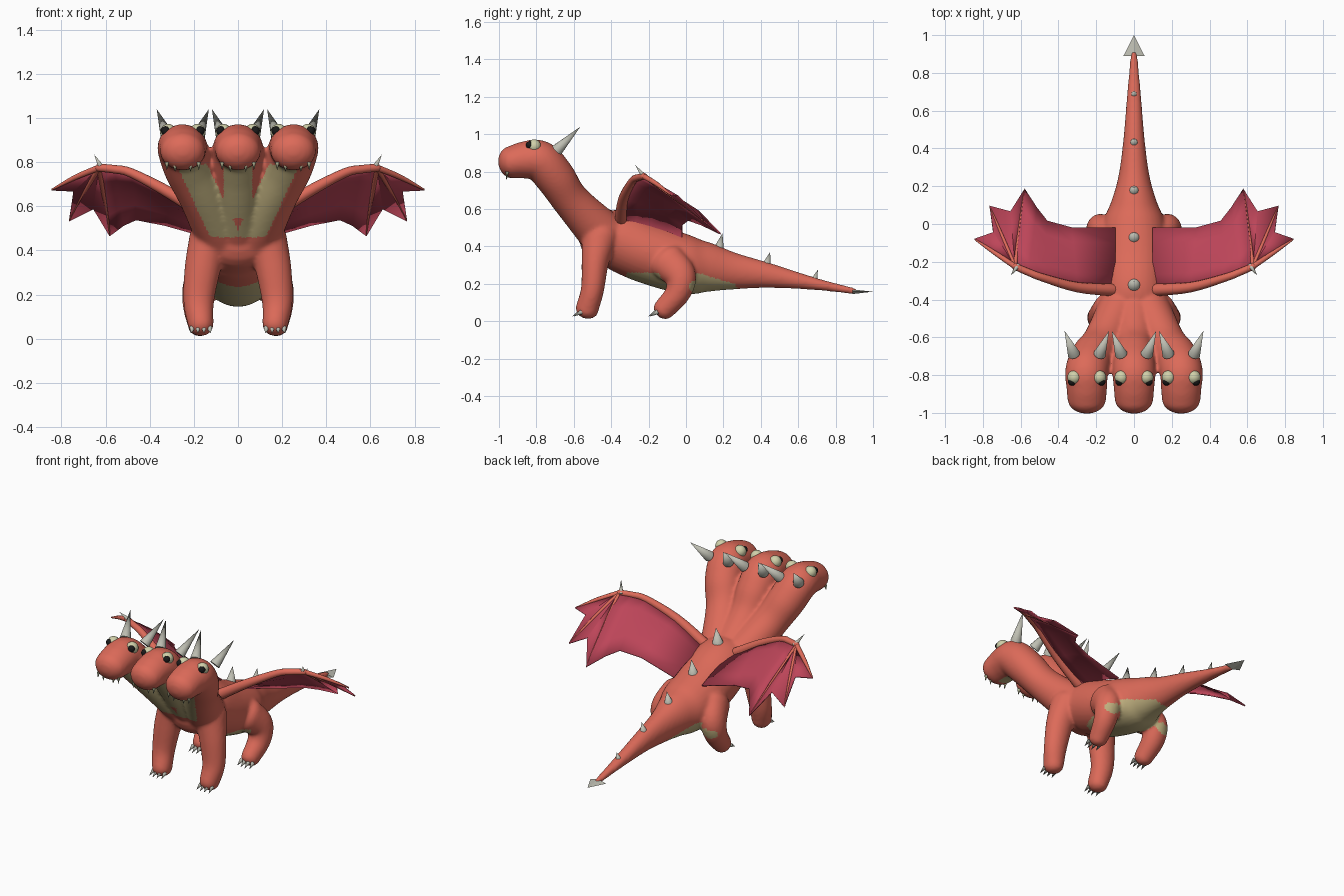
import bpy, bmesh, math
from mathutils import Vector

if "Cube" in bpy.data.objects:
    bpy.data.objects.remove(bpy.data.objects["Cube"])


def material(name, rgb):
    m = bpy.data.materials.new(name)
    m.diffuse_color = (*rgb, 1)
    m.use_nodes = True
    m.node_tree.nodes["Principled BSDF"].inputs["Base Color"].default_value = m.diffuse_color
    return m


RED = material("coral_skin", (0.72, 0.145, 0.1))
TAN = material("belly_tan", (0.52, 0.43, 0.21))
CRIMSON = material("wing_crimson", (0.51, 0.06, 0.1))
HORN = material("horn_grey", (0.52, 0.52, 0.45))
CREAM = material("eye_cream", (0.63, 0.63, 0.4))
BLACK = material("pupil_black", (0.01, 0.01, 0.01))


def finish(name, bm, mat, angle=50):
    bmesh.ops.recalc_face_normals(bm, faces=bm.faces)
    me = bpy.data.meshes.new(name)
    bm.to_mesh(me)
    bm.free()
    me.materials.append(mat)
    me.polygons.foreach_set("use_smooth", [True] * len(me.polygons))
    me.set_sharp_from_angle(angle=math.radians(angle))
    ob = bpy.data.objects.new(name, me)
    bpy.context.collection.objects.link(ob)
    return ob


def loft(bm, pts, sides=24, steps=6):
    """Rounded tube through (x, y, z, half width, half height) points."""
    P = [Vector(p) for p in pts]
    P = [2 * P[0] - P[1]] + P + [2 * P[-1] - P[-2]]
    path = []
    for i in range(1, len(P) - 2):
        a, b, c, d = P[i - 1:i + 3]
        for k in range(steps):
            t = k / steps
            path.append(0.5 * (2 * b + (c - a) * t + (2 * a - 5 * b + 4 * c - d) * t * t
                               + (3 * b - a - 3 * c + d) * t ** 3))
    path.append(P[-2])
    C = [Vector(p[:3]) for p in path]
    span = (C[-1] - C[0]).normalized()
    ref = Vector((1, 0, 0)) if abs(span.x) < 0.7 else Vector((0, 1, 0))
    stations = []
    caps = [math.radians(d) for d in (82, 60, 40, 20)]
    for i, p in enumerate(path):
        t = (C[min(i + 1, len(C) - 1)] - C[max(i - 1, 0)]).normalized()
        r = 0.85 * min(p[3], p[4])
        if i == 0:
            stations += [(C[i] - t * r * math.sin(a), t, p[3] * math.cos(a), p[4] * math.cos(a)) for a in caps]
        stations.append((C[i], t, p[3], p[4]))
        if i == len(path) - 1:
            stations += [(C[i] + t * r * math.sin(a), t, p[3] * math.cos(a), p[4] * math.cos(a))
                         for a in reversed(caps)]
    rings = []
    for c, t, rx, rz in stations:
        side = (ref - t * t.dot(ref)).normalized()
        up = t.cross(side)
        rings.append([bm.verts.new(c + side * rx * math.cos(2 * math.pi * k / sides)
                                   + up * rz * math.sin(2 * math.pi * k / sides)) for k in range(sides)])
    for A, B in zip(rings, rings[1:]):
        for k in range(sides):
            j = (k + 1) % sides
            bm.faces.new((A[k], A[j], B[j], B[k]))
    bm.faces.new(rings[0])
    bm.faces.new(rings[-1])


def cone(name, base, tip, r, mat=HORN, sides=12):
    bm = bmesh.new()
    d = Vector(tip) - Vector(base)
    bmesh.ops.create_cone(bm, cap_ends=True, segments=sides, radius1=r, radius2=0, depth=d.length)
    bm.transform(d.to_track_quat('Z', 'Y').to_matrix().to_4x4())
    bmesh.ops.translate(bm, verts=bm.verts, vec=(Vector(base) + Vector(tip)) / 2)
    return finish(name, bm, mat)


def ball(name, c, r, mat):
    bm = bmesh.new()
    bmesh.ops.create_uvsphere(bm, u_segments=20, v_segments=12, radius=r)
    bmesh.ops.translate(bm, verts=bm.verts, vec=c)
    return finish(name, bm, mat)


# Torso and tail, three necks with heads, four legs
TORSO = [(0, -.45, .45, .17, .14), (0, -.35, .43, .175, .165), (0, -.2, .365, .18, .165),
         (0, 0, .302, .165, .157), (0, .12, .287, .12, .132), (0, .25, .268, .083, .1),
         (0, .44, .245, .057, .067), (0, .7, .198, .036, .032), (0, .9, .161, .018, .017)]
NECK = [(.06, -.42, .44, .12, .13), (.16, -.61, .64, .106, .1), (.222, -.7, .77, .112, .107),
        (.25, -.78, .858, .114, .108), (.25, -.86, .862, .108, .1), (.25, -.93, .85, .102, .088)]
FRONT_LEG = [(.13, -.46, .46, .09, .1), (.16, -.485, .32, .082, .074),
             (.178, -.5, .17, .07, .062), (.168, -.53, .062, .058, .062)]
HIND_LEG = [(.14, -.1, .32, .08, .1), (.175, -.03, .24, .075, .085),
            (.182, -.045, .15, .068, .068), (.172, -.12, .062, .055, .058)]
bm = bmesh.new()
loft(bm, TORSO, 32)
for s in (-1, 0, 1):
    loft(bm, [(p[0] * s, *p[1:]) for p in NECK], 32)
for s in (-1, 1):
    for leg in (FRONT_LEG, HIND_LEG):
        loft(bm, [(p[0] * s, *p[1:]) for p in leg])
body = finish("body", bm, RED)

# Fuse the parts into one smooth skin
fuse = body.modifiers.new("fuse", 'REMESH')
fuse.mode = 'VOXEL'
fuse.voxel_size = 0.01
soft = body.modifiers.new("soften", 'SMOOTH')
soft.factor = 0.5
soft.iterations = 8
skin = bpy.data.meshes.new_from_object(body.evaluated_get(bpy.context.evaluated_depsgraph_get()))
body.modifiers.clear()
body.data = skin
skin.materials.clear()
skin.materials.append(RED)
skin.materials.append(TAN)


def on_leg(c):
    p = Vector((abs(c.x), c.y, c.z))
    for leg in (FRONT_LEG, HIND_LEG):
        for a, b in zip(leg, leg[1:]):
            A, B = Vector(a[:3]), Vector(b[:3])
            t = max(0, min(1, (p - A).dot(B - A) / (B - A).length_squared))
            if (p - A.lerp(B, t)).length < 1.12 * (a[3] + (b[3] - a[3]) * t):
                return True
    return False


def is_tan(c, n):
    # throat bibs
    if c.y < -.5 and .46 < c.z < .79 and c.y > -.91 and (n.y < -.25 or n.z < -.3):
        side = .06 + .467 * (c.z - .47)
        if abs(abs(c.x) - side) < .07 or (c.z > .545 and abs(c.x) < .065):
            return True
    # belly
    return (-.32 < c.y < .27 and n.z < -.05 and c.z < .26 - max(0, c.y - .06) * .3
            and not on_leg(c))


for f in skin.polygons:
    f.use_smooth = True
    f.material_index = int(is_tan(f.center, f.normal))

# Faces: eyes, pupils, horns and teeth
for hx in (-.25, 0, .25):
    for s in (-1, 1):
        ball("eye", (hx + s * .066, -.812, .936), .037, CREAM)
        ball("pupil", (hx + s * .078, -.835, .942), .021, BLACK)
        cone("horn", (hx + s * .068, -.69, .915), (hx + s * .118, -.565, 1.04), .033)
        for tx in (.035, .072):
            cone("tooth", (hx + s * tx, -.955, .8 if tx > .05 else .788),
                 (hx + s * tx, -.962, .763 if tx > .05 else .755), .01, CREAM, 8)

# Claws on each foot
for s in (-1, 1):
    for fx, fy in ((.168, -.57), (.172, -.163)):
        for k in (-1.5, -.5, .5, 1.5):
            y = fy + .008 * abs(k)
            cone("claw", (s * fx + k * .026, y, .05), (s * fx + k * .029, y - .042, .026), .013, HORN, 8)

# Spikes along the back, arrow point on the tail
for y, z, h, r in ((-.325, .57, .12, .038), (-.075, .47, .11, .034), (.175, .385, .085, .028),
                   (.43, .3, .07, .023), (.685, .22, .055, .018)):
    cone("back_spike", (0, y, z), (0, y + .02, z + h), r)
point = cone("tail_point", (0, .89, 0), (0, 1, 0), .056, HORN, 4)
for v in point.data.vertices:
    v.co.z = .158 + v.co.z * .22

# Wings
LEAD = [(.1, -.35, .53), (.3, -.335, .655), (.48, -.285, .75), (.56, -.255, .768), (.63, -.225, .775)]
TRAIL = [(.1, -.02, .45), (.33, -.02, .515), (.46, .015, .54), (.515, .085, .515), (.58, .185, .467)]
TIPS = [(.58, .185, .467), (.655, .065, .59), (.765, .095, .535), (.745, -.045, .67), (.845, -.08, .675)]
for s in (-1, 1):
    def flip(p):
        return (p[0] * s, *p[1:])

    # membrane: curved inner panel, then a fan of finger panels
    bm = bmesh.new()
    n = 5
    grid = []
    for a, b in zip(LEAD, TRAIL):
        row = []
        for k in range(n):
            t = k / (n - 1)
            p = Vector(flip(a)).lerp(Vector(flip(b)), t)
            p.z += .02 * math.sin(math.pi * t)
            row.append(bm.verts.new(p))
        grid.append(row)
    for A, B in zip(grid, grid[1:]):
        for k in range(n - 1):
            bm.faces.new((A[k], A[k + 1], B[k + 1], B[k]))
    fan = [bm.verts.new(flip(p)) for p in TIPS]
    wrist = bm.verts.new(flip(LEAD[-1]))
    for a, b in zip(fan, fan[1:]):
        bm.faces.new((wrist, a, b))
    wing = finish("wing_membrane", bm, CRIMSON, 30)
    thick = wing.modifiers.new("thickness", 'SOLIDIFY')
    thick.thickness = .008
    thick.offset = 0

    # arm and finger bones
    bm = bmesh.new()
    loft(bm, [(*flip(p), r, r) for p, r in zip(LEAD, (.034, .027, .021, .019, .018))], 12, 4)
    w = Vector(LEAD[-1])
    for i, r in ((0, .011), (2, .011), (4, .015)):
        tip = Vector(TIPS[i])
        mid = w.lerp(tip, .5) + Vector((0, 0, .006))
        loft(bm, [(*flip(w), r, r), (*flip(mid), r * .8, r * .8), (*flip(w.lerp(tip, .98)), .004, .004)], 10, 3)
    finish("wing_bones", bm, RED)
    cone("wing_claw", flip((.615, -.22, .77)), flip((.652, -.272, .835)), .015)
